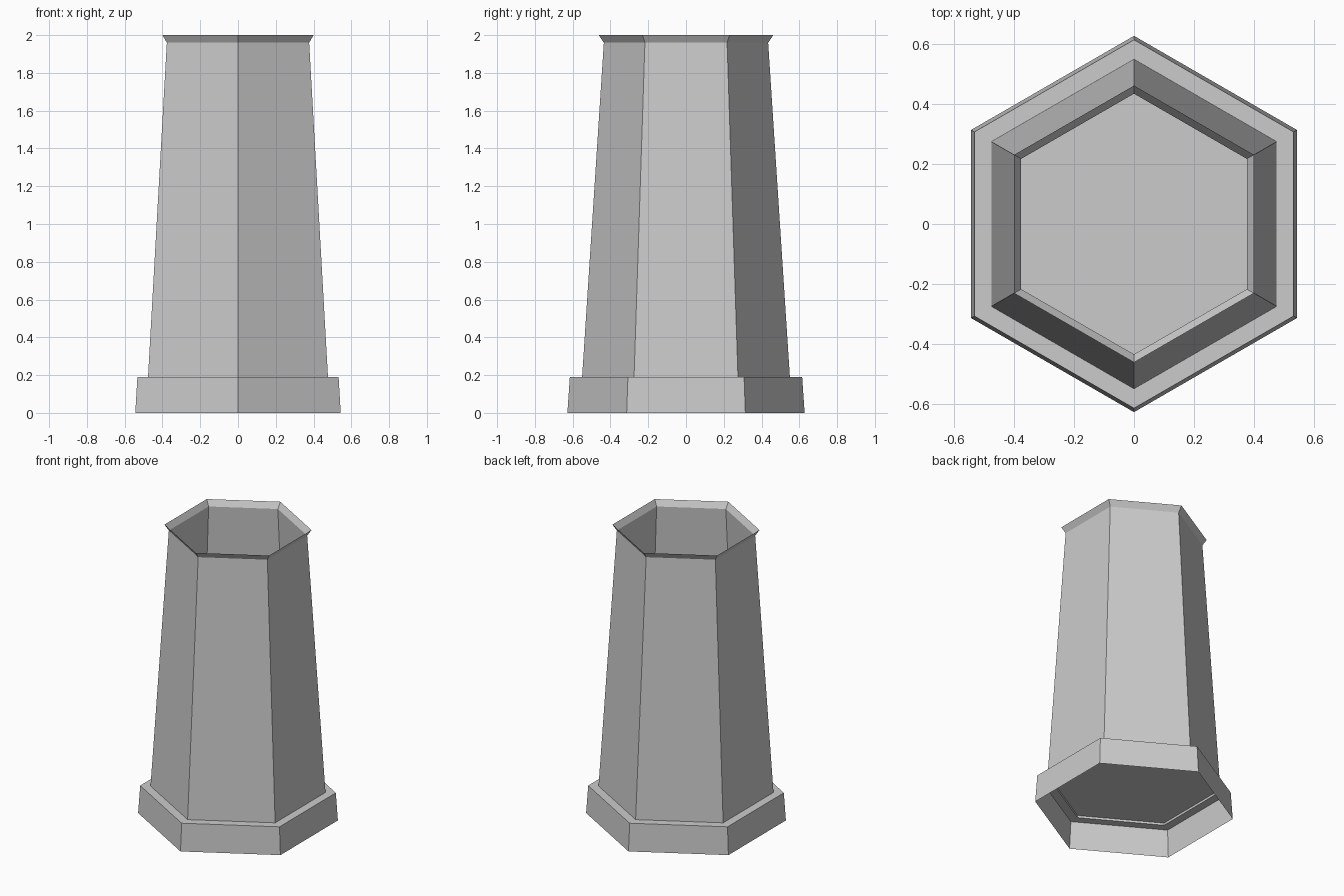
import bpy, bmesh, math

if "Cube" in bpy.data.objects:
    bpy.data.objects.remove(bpy.data.objects["Cube"])

SIDES = 6
grey = bpy.data.materials.new("stone grey")
grey.diffuse_color = (0.6, 0.6, 0.6, 1)
grey.use_nodes = True
grey.node_tree.nodes["Principled BSDF"].inputs["Base Color"].default_value = grey.diffuse_color


def finish(name, bm):
    mesh = bpy.data.meshes.new(name)
    bm.to_mesh(mesh)
    bm.free()
    mesh.materials.append(grey)
    obj = bpy.data.objects.new(name, mesh)
    bpy.context.collection.objects.link(obj)


def hexagon(bm, radius, z):
    return [bm.verts.new((radius * math.cos(a), radius * math.sin(a), z))
            for a in (math.pi / 2 + i * math.tau / SIDES for i in range(SIDES))]


def hex_shell(name, profile):
    """Open six-sided sheet through (corner radius, height) points, bottom up."""
    bm = bmesh.new()
    rings = [hexagon(bm, r, z) for r, z in profile]
    for low, high in zip(rings, rings[1:]):
        for i in range(SIDES):
            j = (i + 1) % SIDES
            bm.faces.new((low[i], low[j], high[j], high[i]))
    finish(name, bm)


# Hollow plinth with its flat ledge
hex_shell("plinth", [(0.628, 0), (0.615, 0.19), (0.55, 0.19)])
# Tapering hollow shaft
hex_shell("shaft", [(0.55, 0.19), (0.435, 1.96)])
# Thin flared lip around the open top
hex_shell("flared_rim", [(0.435, 1.96), (0.462, 2.0)])

# Floor closing the shaft just above the ledge
bm = bmesh.new()
bm.faces.new(hexagon(bm, 0.549, 0.205))
finish("floor", bm)
